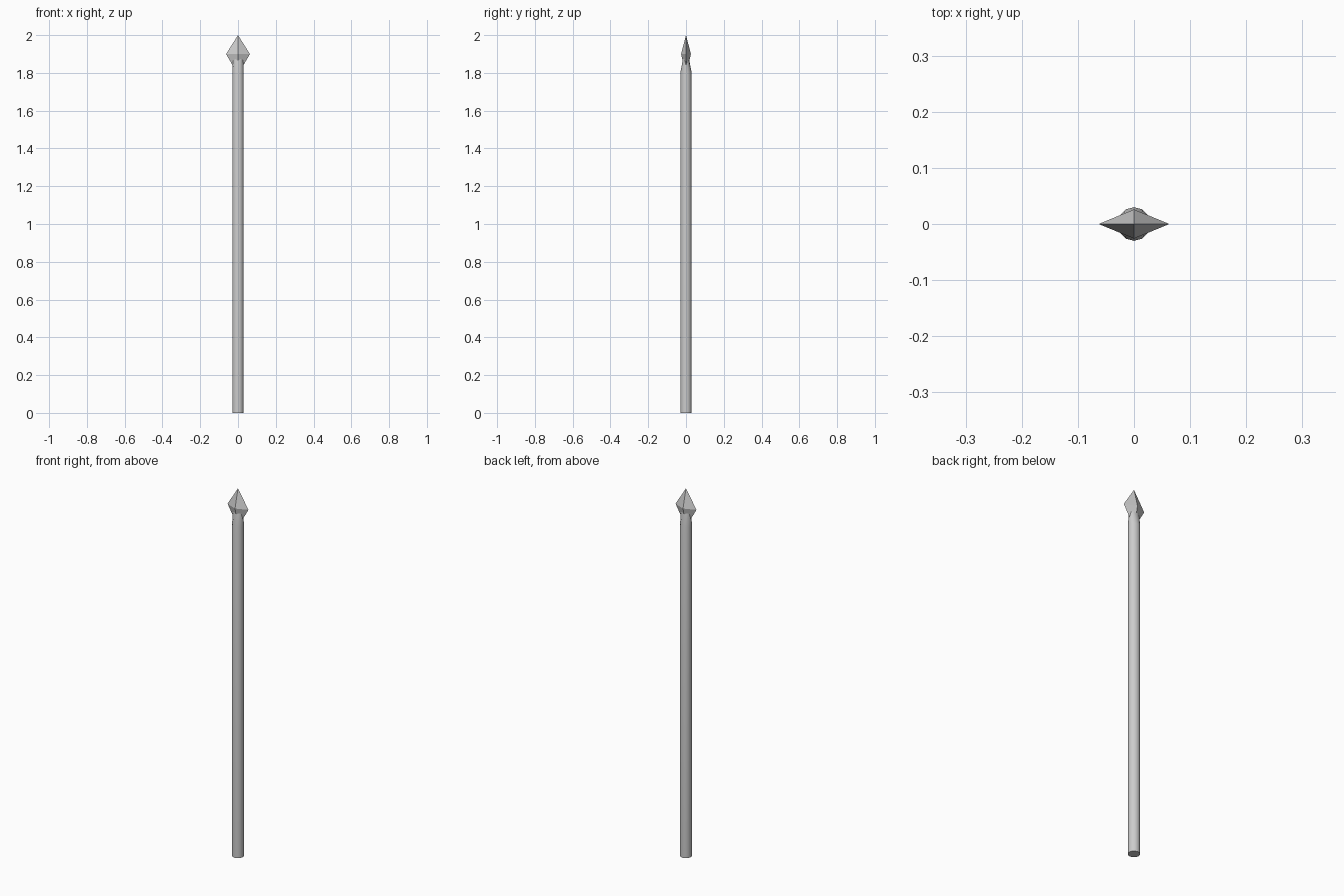
import bpy, bmesh, math

if "Cube" in bpy.data.objects:
    bpy.data.objects.remove(bpy.data.objects["Cube"])

def make_object(name, bm, smooth=False):
    bmesh.ops.recalc_face_normals(bm, faces=bm.faces)
    mesh = bpy.data.meshes.new(name)
    bm.to_mesh(mesh)
    bm.free()
    obj = bpy.data.objects.new(name, mesh)
    bpy.context.collection.objects.link(obj)
    if smooth:
        bpy.context.view_layer.objects.active = obj
        obj.select_set(True)
        bpy.ops.object.shade_smooth_by_angle(angle=math.radians(35))
        obj.select_set(False)
    return obj

# Shaft: round pole whose top is squeezed front to back into a wedge
SIDES = 12
bm = bmesh.new()
rings = []
for z, rx, ry in [(0, 0.03, 0.03), (1.80, 0.03, 0.03), (1.89, 0.028, 0.013)]:
    rings.append([bm.verts.new((rx * math.cos(2 * math.pi * i / SIDES),
                                ry * math.sin(2 * math.pi * i / SIDES), z))
                  for i in range(SIDES)])
for low, high in zip(rings, rings[1:]):
    for i in range(SIDES):
        j = (i + 1) % SIDES
        bm.faces.new((low[i], low[j], high[j], high[i]))
bm.faces.new(rings[0][::-1])
bm.faces.new(rings[-1])
make_object("shaft", bm, smooth=True)

# Spearhead: flattened four-sided double point
bm = bmesh.new()
middle = [bm.verts.new(p) for p in
          [(0.063, 0, 1.90), (0, 0.026, 1.90), (-0.063, 0, 1.90), (0, -0.026, 1.90)]]
for z in (2.0, 1.79):
    point = bm.verts.new((0, 0, z))
    for i in range(4):
        bm.faces.new((middle[i], middle[(i + 1) % 4], point))
make_object("spearhead", bm)
